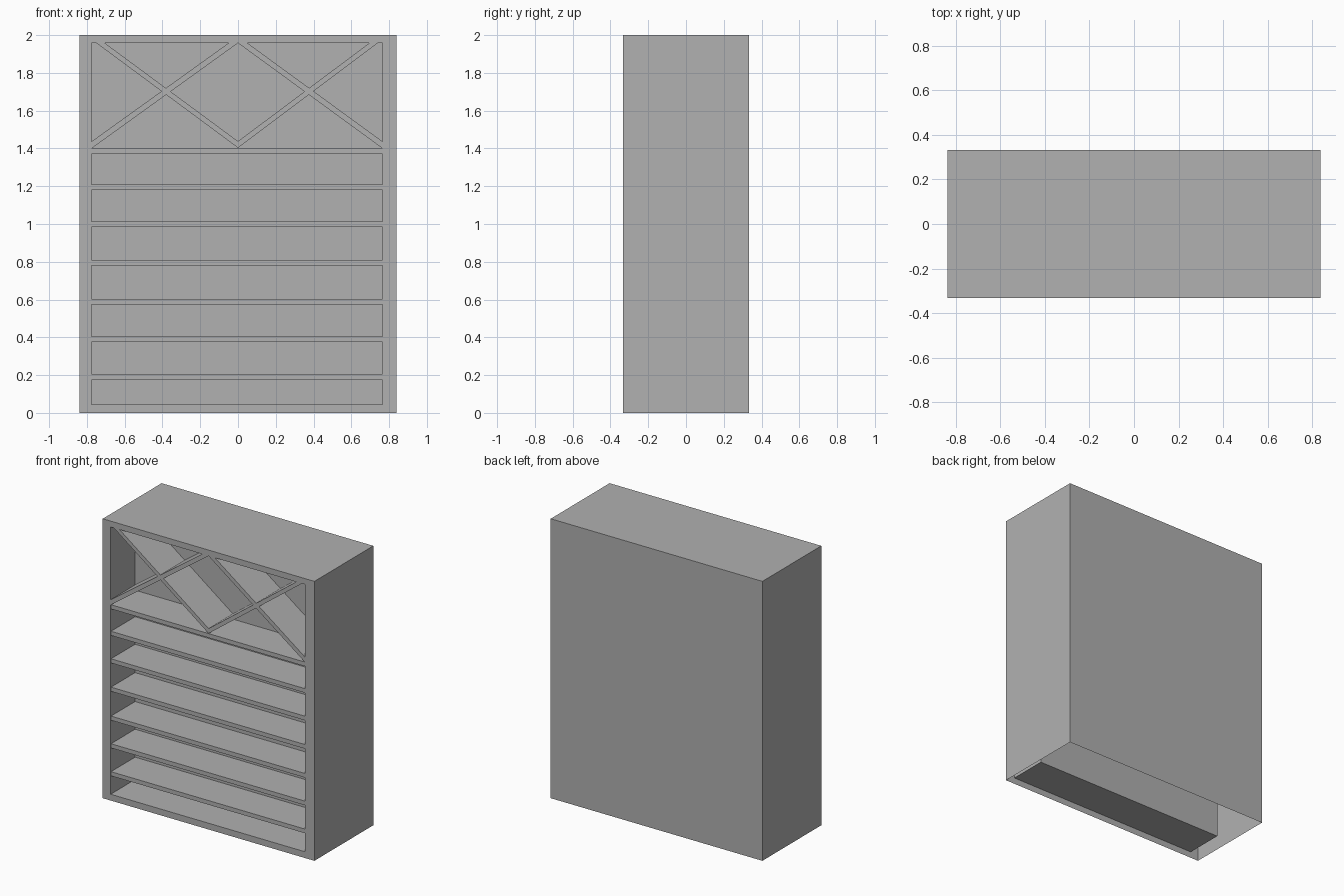
import bpy, bmesh
from mathutils import Vector
from mathutils.geometry import intersect_line_line

if "Cube" in bpy.data.objects:
    bpy.data.objects.remove(bpy.data.objects["Cube"])

HW, HD, H = 0.838, 0.333, 2.0          # outer half width, half depth, height
L, R, B, T = -0.775, 0.765, 0.045, 1.958  # front opening
BACK = -0.057                          # rear of the display recess
SHELF_TOPS = (0.205, 0.405, 0.603, 0.81, 1.013, 1.21, 1.40)
SHELF_T = 0.03

# Dark grey paint
paint = bpy.data.materials.new("dark_grey")
paint.diffuse_color = (0.44, 0.44, 0.44, 1)
paint.use_nodes = True
paint.node_tree.nodes["Principled BSDF"].inputs["Base Color"].default_value = paint.diffuse_color


def finish(name, bm):
    bmesh.ops.recalc_face_normals(bm, faces=bm.faces)
    me = bpy.data.meshes.new(name)
    bm.to_mesh(me)
    bm.free()
    me.materials.append(paint)
    ob = bpy.data.objects.new(name, me)
    bpy.context.collection.objects.link(ob)
    return ob


def extrude_profile(name, pts, y=-HD):
    """Solid from an (x, z) outline running from the front to the recess back."""
    bm = bmesh.new()
    face = bm.faces.new([bm.verts.new((x, y, z)) for x, z in pts])
    out = bmesh.ops.extrude_face_region(bm, geom=[face], use_keep_orig=True)
    for v in out["geom"]:
        if isinstance(v, bmesh.types.BMVert):
            v.co.y = BACK
    return finish(name, bm)


def ring(bm, x0, x1, z0, z1, y):
    return [bm.verts.new((x, y, z)) for x, z in
            ((x0, z0), (x1, z0), (x1, z1), (x0, z1))]


# Cabinet: hollow shell, open underneath, with a front frame and a recess
bm = bmesh.new()
rear = ring(bm, -HW, HW, 0, H, HD)
front = ring(bm, -HW, HW, 0, H, -HD)
lip = ring(bm, L, R, B, T, -HD)
recess = ring(bm, L, R, B, T, BACK)
for a, b in ((rear, front), (front, lip), (lip, recess)):
    for i in range(4):
        if a is rear and i == 0:       # no bottom panel
            continue
        j = (i + 1) % 4
        bm.faces.new((a[i], a[j], b[j], b[i]))
bm.faces.new(rear)
bm.faces.new(recess)
finish("cabinet_shell", bm)

# Shelves, set back a hair from the frame
for n, top in enumerate(SHELF_TOPS):
    z = top - SHELF_T
    extrude_profile(f"shelf_{n + 1}",
                    [(L, z), (R, z), (R, top), (L, top)], -HD + 0.004)


# Diagonal cross dividers, one on each side of the centre line
def cross(name, outer):
    s = 1 if outer < 0 else -1
    z0, z1 = SHELF_TOPS[-1], T
    w = abs(outer)

    def P(d, z):
        return Vector((outer + s * d, 0, z))

    def meet(a, b):
        return intersect_line_line(*a, *b)[0]

    up_lo = (P(0, z0), P(w, z1))
    up_hi = (P(0, z0 + 0.037), P(w - 0.05, z1))
    dn_lo = (P(0.025, z1), P(w, z0 + 0.003))
    dn_hi = (P(0.07, z1), P(w, z0 + 0.038))
    pts = [up_lo[0], meet(up_lo, dn_lo), dn_lo[1], dn_hi[1],
           meet(up_lo, dn_hi), up_lo[1], up_hi[1], meet(up_hi, dn_hi),
           dn_hi[0], dn_lo[0], meet(up_hi, dn_lo), up_hi[0]]
    extrude_profile(name, [(p.x, p.z) for p in pts])


cross("cross_divider_left", L)
cross("cross_divider_right", R)
